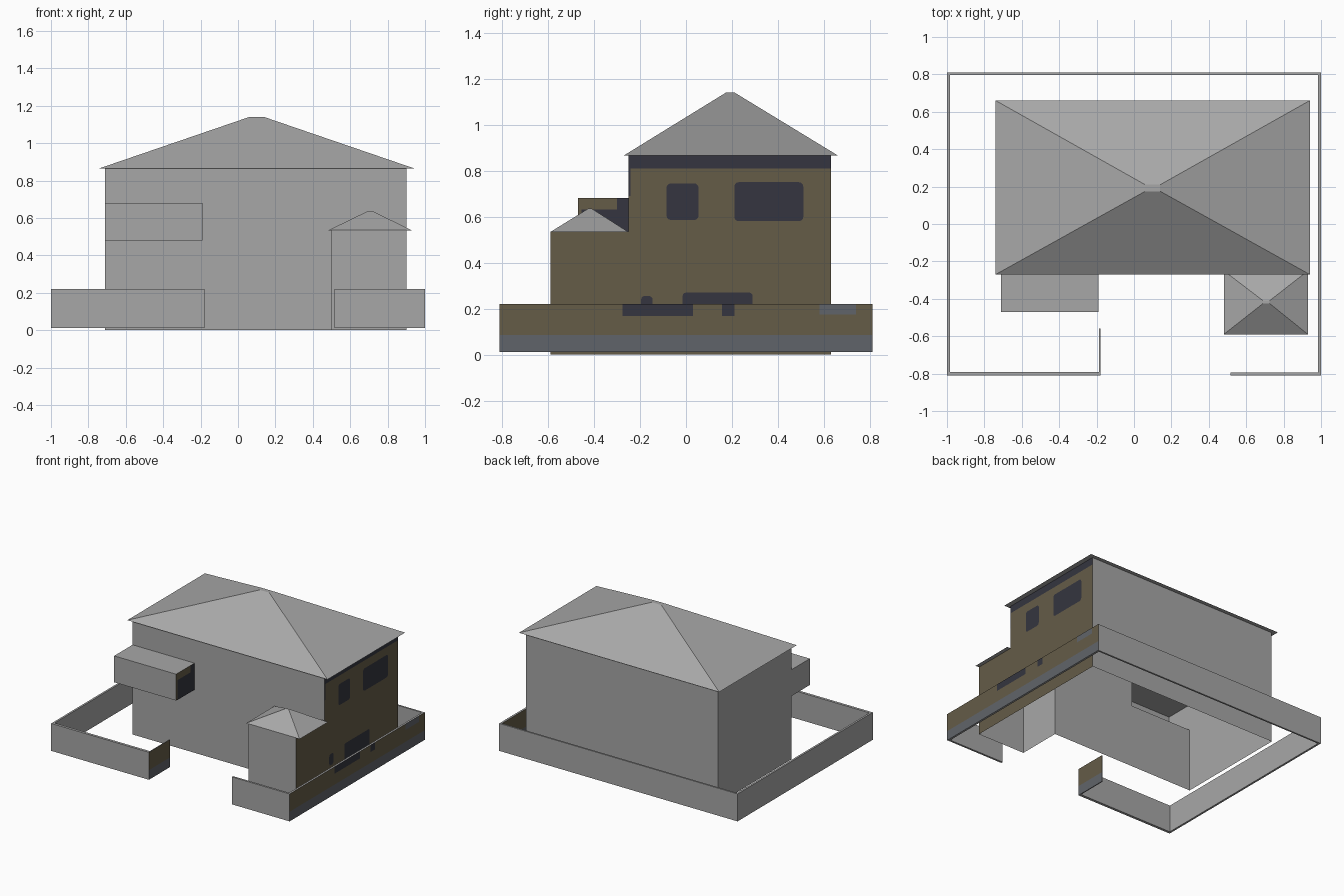
import bpy, bmesh, math

if "Cube" in bpy.data.objects:
    bpy.data.objects.remove(bpy.data.objects["Cube"])


def make_mat(name, rgb):
    m = bpy.data.materials.new(name)
    m.diffuse_color = (*rgb, 1)
    m.use_nodes = True
    m.node_tree.nodes["Principled BSDF"].inputs["Base Color"].default_value = m.diffuse_color
    return m


GREY = make_mat("plaster_grey", (0.39, 0.39, 0.39))
OLIVE = make_mat("olive_wall", (0.13, 0.107, 0.064))
DARK = make_mat("dark_glass", (0.035, 0.036, 0.05))
SLATE = make_mat("slate_band", (0.118, 0.127, 0.143))


def mesh_obj(name, quads, mat, side_mat=None, recalc=False):
    """Object from a list of polygons; faces looking along x may take side_mat."""
    bm = bmesh.new()
    for q in quads:
        bm.faces.new([bm.verts.new(p) for p in q])
    bmesh.ops.remove_doubles(bm, verts=bm.verts, dist=1e-5)
    if recalc:
        bmesh.ops.recalc_face_normals(bm, faces=bm.faces)
    bm.normal_update()
    if side_mat:
        for f in bm.faces:
            if abs(f.normal.x) > 0.9:
                f.material_index = 1
    me = bpy.data.meshes.new(name)
    bm.to_mesh(me)
    bm.free()
    me.materials.append(mat)
    if side_mat:
        me.materials.append(side_mat)
    ob = bpy.data.objects.new(name, me)
    bpy.context.collection.objects.link(ob)
    return ob


def prism(name, low, high, mat, side_mat=None):
    """Closed solid between two level rectangles (x0, x1, y0, y1, z)."""
    def ring(r):
        x0, x1, y0, y1, z = r
        return [(x0, y0, z), (x1, y0, z), (x1, y1, z), (x0, y1, z)]
    a, b = ring(low), ring(high)
    quads = [a[::-1], b]
    quads += [[a[i], a[(i + 1) % 4], b[(i + 1) % 4], b[i]] for i in range(4)]
    return mesh_obj(name, quads, mat, side_mat, True)


def box(name, x0, x1, y0, y1, z0, z1, mat, side_mat=None):
    return prism(name, (x0, x1, y0, y1, z0), (x0, x1, y0, y1, z1), mat, side_mat)


def wall_x(x, y0, y1, z0, z1, s=1):
    q = [(x, y0, z0), (x, y1, z0), (x, y1, z1), (x, y0, z1)]
    return q if s > 0 else q[::-1]


def wall_y(y, x0, x1, z0, z1, s=-1):
    q = [(x0, y, z0), (x1, y, z0), (x1, y, z1), (x0, y, z1)]
    return q if s < 0 else q[::-1]


def plate(name, x, y0, y1, z0, z1, mat, r=0.0):
    """Thin painted panel just outside a wall facing +x, with rounded corners."""
    pts = []
    corners = [(y1 - r, z1 - r, 0), (y0 + r, z1 - r, 90),
               (y0 + r, z0 + r, 180), (y1 - r, z0 + r, 270)]
    for cy, cz, a in corners:
        for k in range(4 if r else 1):
            t = math.radians(a + 30 * k)
            pts.append((x + 0.002, cy + r * math.cos(t), cz + r * math.sin(t)))
    return mesh_obj(name, [pts], mat)


# House dimensions
L, R, F, B, TOP = -0.71, 0.90, -0.25, 0.63, 0.865
BX, BY, BZ0, BZ1 = -0.19, -0.47, 0.48, 0.68      # balcony
TX, TY, TZ = 0.50, -0.59, 0.535                  # porch tower

# Hollow house shell, front left open behind the balcony and the porch
xs, zs = [L, BX, TX, R], [0, BZ0, TZ, BZ1, TOP]
quads = [wall_x(L, F, B, 0, TOP, -1), wall_y(B, L, R, 0, TOP, 1)]
for i in range(3):
    for j in range(4):
        if (i == 0 and j in (1, 2)) or (i == 2 and j in (0, 1)):
            continue
        quads.append(wall_y(F, xs[i], xs[i + 1], zs[j], zs[j + 1]))
mesh_obj("house_walls", quads, GREY)
mesh_obj("house_right_wall", [wall_x(R, F, B, 0, TOP)], OLIVE)

# Porch
mesh_obj("porch_walls", [wall_x(TX, TY, F, 0, TZ, -1),
                         wall_y(TY, TX, R, 0, TZ)], GREY)
mesh_obj("porch_right_wall", [wall_x(R, TY, F, 0, TZ)], OLIVE)

# Balcony
mesh_obj("balcony", [
    wall_x(L, BY, F, BZ0, BZ1, -1), wall_y(BY, L, BX, BZ0, BZ1),
    [(L, BY, BZ1), (BX, BY, BZ1), (BX, F, BZ1), (L, F, BZ1)],
    [(L, F, BZ0), (BX, F, BZ0), (BX, BY, BZ0), (L, BY, BZ0)]], GREY)
mesh_obj("balcony_right_wall", [wall_x(BX, BY, F, BZ0, BZ1)], OLIVE)
plate("balcony_opening", BX, BY + 0.015, F, BZ0, 0.63, DARK)
plate("balcony_opening_top", BX, -0.30, F, 0.63, BZ1, DARK)

# Hip roofs
prism("main_roof", (-0.74, 0.94, -0.27, 0.66, 0.866),
      (0.06, 0.14, 0.175, 0.21, 1.14), GREY)
prism("porch_roof", (0.48, 0.93, -0.59, -0.25, 0.533),
      (0.69, 0.725, -0.425, -0.41, 0.635), GREY)

# Painted details on the right wall
plate("eave_band", R, F, B, 0.81, TOP, DARK)
plate("corner_strip", R, F, F + 0.008, 0.69, 0.81, DARK)
plate("small_window", R, -0.085, 0.055, 0.585, 0.745, DARK, 0.02)
plate("large_window", R, 0.21, 0.51, 0.58, 0.75, DARK, 0.02)
plate("low_window", R, -0.015, 0.29, 0.12, 0.27, DARK, 0.015)
plate("low_vent", R, -0.195, -0.145, 0.17, 0.255, DARK, 0.015)

# Fence: grey runs, then two olive runs with a slate base
Z0, ZB, Z1 = 0.012, 0.085, 0.22
box("fence_left", -1, -0.985, -0.81, 0.81, Z0, Z1, GREY)
box("fence_back", -0.985, 0.985, 0.797, 0.81, Z0, Z1, GREY)
box("fence_front_left", -0.985, -0.187, -0.81, -0.79, Z0, Z1, GREY)
box("fence_front_right", 0.515, 0.985, -0.81, -0.795, Z0, Z1, GREY)
for name, x0, x1, y0, y1 in [("fence_right", 0.985, 1, -0.81, 0.81),
                             ("fence_return", -0.187, -0.18, -0.81, -0.56)]:
    box(name + "_base", x0, x1, y0, y1, Z0, ZB, GREY, SLATE)
    box(name + "_upper", x0, x1, y0, y1, ZB, Z1, GREY, OLIVE)
plate("fence_panel_long", 0.9985, -0.275, 0.03, 0.168, Z1, DARK)
plate("fence_panel_short", 0.9985, 0.157, 0.21, 0.168, Z1, DARK)
plate("fence_panel_slate", 0.9985, 0.58, 0.74, 0.175, Z1, SLATE)
